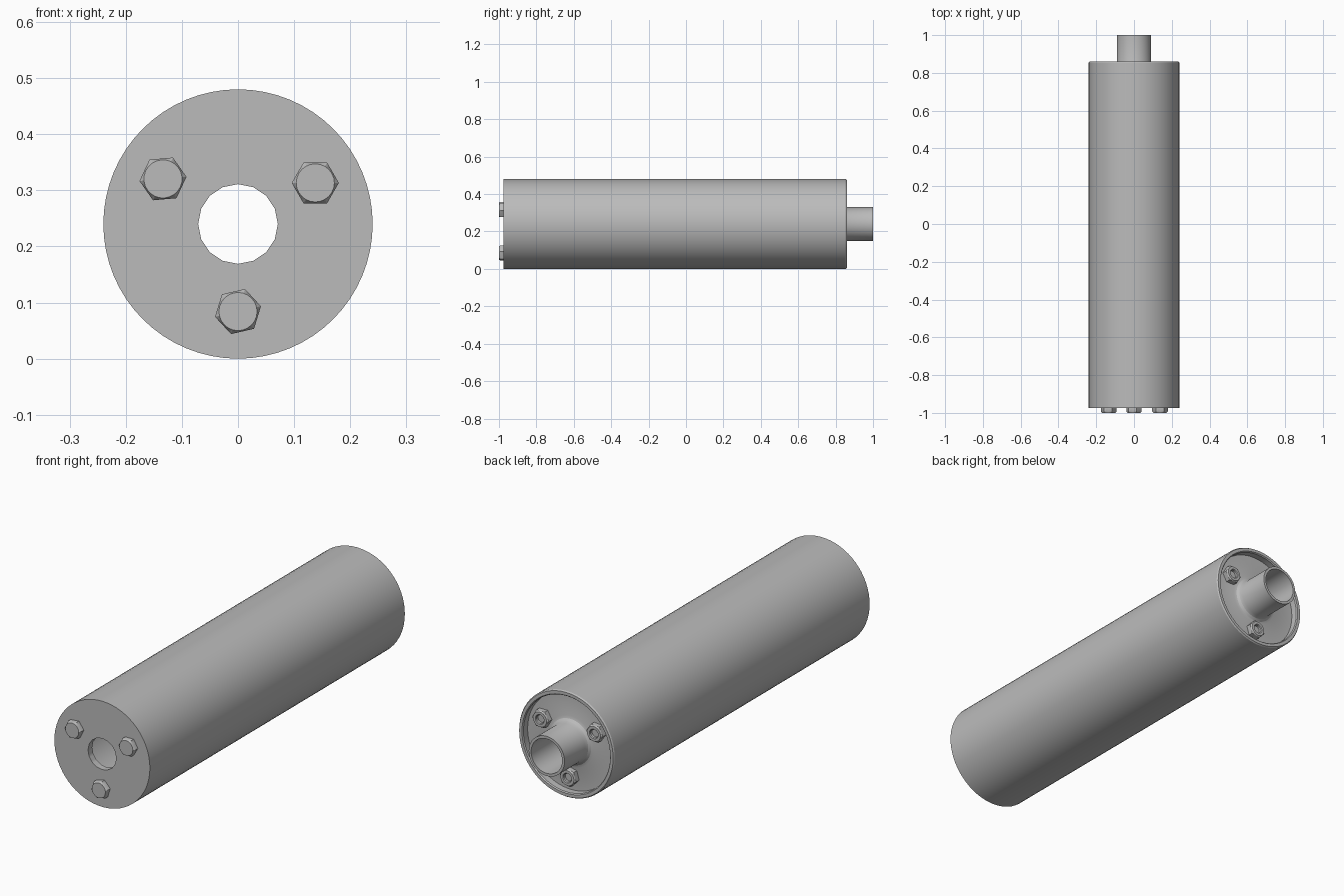
import bpy, bmesh
from math import sin, cos, pi, radians

cube = bpy.data.objects.get("Cube")
if cube:
    bpy.data.objects.remove(cube, do_unlink=True)

AXIS_Z = 0.24

steel = bpy.data.materials.new("grey_steel")
steel.use_nodes = True
grey = (0.5, 0.5, 0.5, 1)
steel.diffuse_color = grey
steel.node_tree.nodes["Principled BSDF"].inputs["Base Color"].default_value = grey


def ring_radius(r, sides, angle):
    """Radius of a circle, or of a polygon when sides is given."""
    if not sides:
        return r
    step = 2 * pi / sides
    return r * cos(pi / sides) / cos(angle % step - pi / sides)


def lathe(name, profile, centre=(0, AXIS_Z), segments=64, turn=0, closed=False):
    """Turn (radius, y[, sides]) points around an axis along y."""
    bm = bmesh.new()
    rings = []
    for r, y, *sides in profile:
        ring = []
        for i in range(segments):
            a = 2 * pi * i / segments
            rr = ring_radius(r, sides[0] if sides else 0, a)
            ring.append(bm.verts.new((centre[0] + rr * cos(a + turn), y,
                                      centre[1] + rr * sin(a + turn))))
        rings.append(ring)
    pairs = list(zip(rings, rings[1:]))
    if closed:
        pairs.append((rings[-1], rings[0]))
    for a, b in pairs:
        for i in range(segments):
            j = (i + 1) % segments
            bm.faces.new((a[i], a[j], b[j], b[i]))
    bmesh.ops.remove_doubles(bm, verts=bm.verts, dist=1e-5)
    bmesh.ops.recalc_face_normals(bm, faces=bm.faces)
    mesh = bpy.data.meshes.new(name)
    bm.to_mesh(mesh)
    bm.free()
    mesh.materials.append(steel)
    obj = bpy.data.objects.new(name, mesh)
    bpy.context.collection.objects.link(obj)
    bpy.ops.object.select_all(action='DESELECT')
    obj.select_set(True)
    bpy.context.view_layer.objects.active = obj
    bpy.ops.object.shade_smooth_by_angle(angle=radians(25))
    return obj


# Hollow casing: front plate with bore, outer wall, recessed back plate, pipe
FRONT, BACK, FLOOR = -0.975, 0.86, 0.825
lathe("casing", [
    (0.071, FRONT, 16), (0.24, FRONT), (0.24, BACK - 0.006), (0.236, BACK),
    (0.222, BACK), (0.218, BACK - 0.005), (0.218, FLOOR),
    # weld fillet and outlet pipe
    (0.116, FLOOR), (0.104, 0.829), (0.095, 0.838), (0.09, 0.852),
    (0.09, 1.0), (0.078, 1.0), (0.078, 0.795),
    # inner cavity
    (0.218, 0.795), (0.218, -0.945), (0.071, -0.945, 16)], closed=True)

# Three tie bolts, each with a hex head, a rod and a back nut
HEX = 0.042
for side, angle, turn in (("left", 28, 0), ("right", 149, 5), ("bottom", 270, 13)):
    a = radians(angle)
    spot = (0.156 * cos(a), AXIS_Z + 0.156 * sin(a))
    t = radians(turn)
    lathe(side + "_bolt_head", [
        (0, FRONT), (HEX, FRONT, 6), (HEX, -0.993, 6), (0.034, -1.0), (0, -1.0)],
        spot, 24, t)
    lathe(side + "_tie_rod", [
        (0, -0.96), (0.02, -0.96), (0.02, 0.838), (0, 0.838)], spot, 24)
    lathe(side + "_nut", [
        (0.019, FLOOR), (HEX, FLOOR, 6), (HEX, 0.847, 6), (0.034, 0.853),
        (0.022, 0.853), (0.019, 0.849)], spot, 24, t, closed=True)
